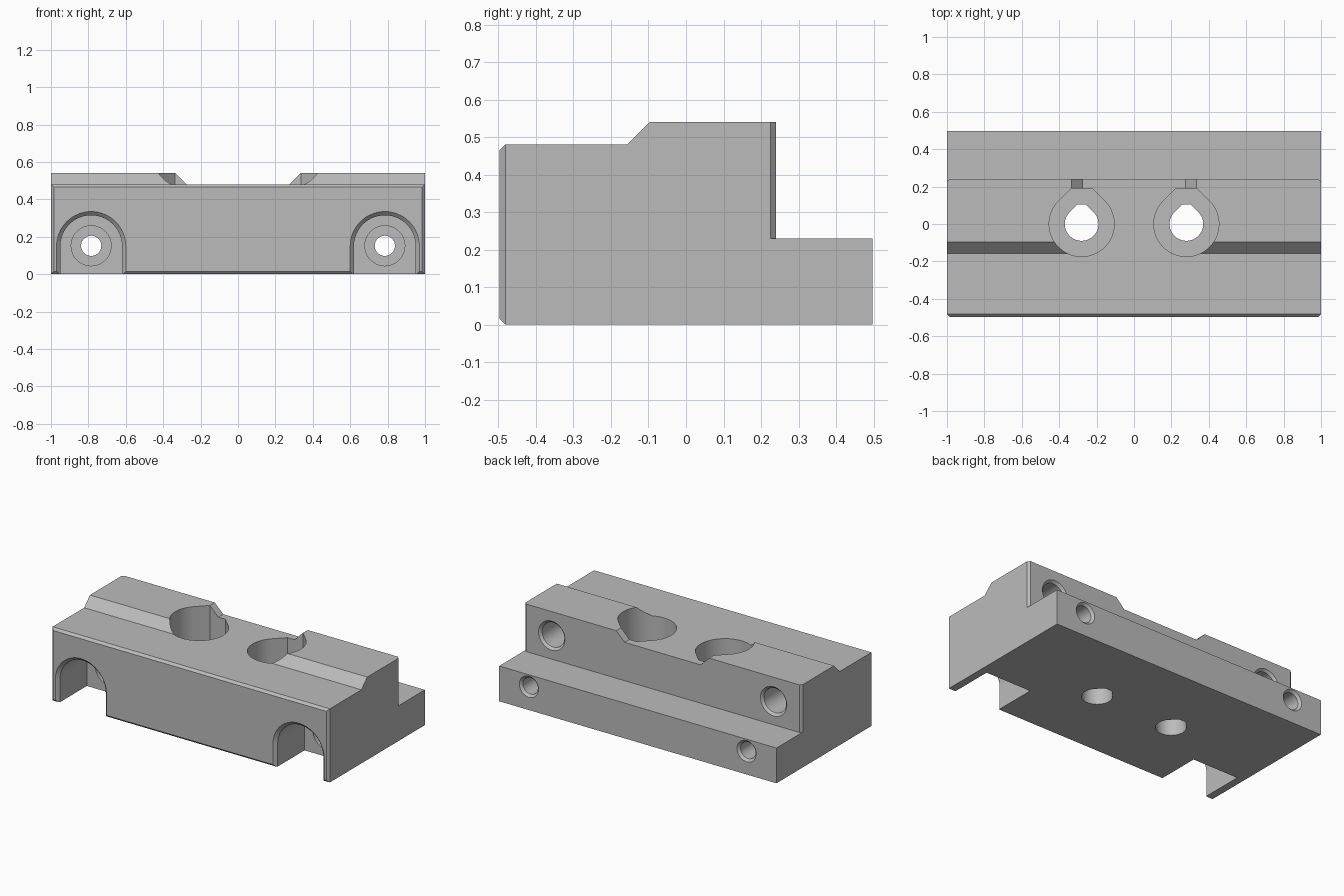
import bpy
import bmesh
from math import cos, sin, pi, radians

cube = bpy.data.objects.get("Cube")
if cube:
    bpy.data.objects.remove(cube, do_unlink=True)

LEN, DEP, CH = 1.0, 0.4965, 0.015   # half length, half depth, chamfer
LEDGE, TOP, STEP, BACK = 0.48, 0.54, 0.23, 0.24

grey = bpy.data.materials.new("plain grey")
grey.use_nodes = True
color = (0.5, 0.5, 0.5, 1)
grey.diffuse_color = color
grey.node_tree.nodes["Principled BSDF"].inputs["Base Color"].default_value = color


def loft(name, rings):
    """Closed solid through rings that have equal point counts."""
    bm = bmesh.new()
    rows = [[bm.verts.new(p) for p in ring] for ring in rings]
    n = len(rows[0])
    for a, b in zip(rows, rows[1:]):
        for i in range(n):
            j = (i + 1) % n
            bm.faces.new((a[i], a[j], b[j], b[i]))
    bm.faces.new(rows[0])
    bm.faces.new(rows[-1])
    bmesh.ops.recalc_face_normals(bm, faces=bm.faces)
    mesh = bpy.data.meshes.new(name)
    bm.to_mesh(mesh)
    bm.free()
    mesh.materials.append(grey)
    obj = bpy.data.objects.new(name, mesh)
    bpy.context.collection.objects.link(obj)
    return obj


def round_cut(name, x, z, steps, n=48):
    """Round cutter along y from (y, radius) steps."""
    return loft(name, [[(x + r * cos(2 * pi * i / n), y, z + r * sin(2 * pi * i / n))
                        for i in range(n)] for y, r in steps])


def arch_cut(name, x, z, steps, n=32):
    """Arched doorway cutter along y, open at the bottom."""
    return loft(name, [[(x + r * cos(pi * i / n), y, z + r * sin(pi * i / n))
                        for i in range(n + 1)] + [(x - r, y, -0.1), (x + r, y, -0.1)]
                       for y, r in steps])


def teardrop_cut(name, x, r, flat, z0, z1, n=40):
    """Upright cutter: a circle with two 45 degree tangents and a flat at the back."""
    w = r * 2 ** 0.5 - flat
    ring = [(x + r * cos(a), r * sin(a))
            for a in (radians(135 + 270 * i / n) for i in range(n + 1))]
    ring += [(x + w, flat), (x - w, flat)]
    return loft(name, [[(px, py, z) for px, py in ring] for z in (z0, z1)])


# Stepped body with a chamfered front face
profile = [(-DEP, 0), (-DEP, LEDGE), (-0.157, LEDGE), (-0.097, TOP),
           (BACK, TOP), (BACK, STEP), (DEP, STEP), (DEP, 0)]
body = loft("clamp_block", [[(x, y, z) for y, z in profile] for x in (-LEN, LEN)])
bm = bmesh.new()
bm.from_mesh(body.data)
front = [e for e in bm.edges if all(v.co.y < -DEP + 0.001 for v in e.verts)]
bmesh.ops.bevel(bm, geom=front, offset=CH, segments=1, affect='EDGES')
bm.to_mesh(body.data)
bm.free()

# Lowered centre between the two raised ridges
lower, upper = 0.275, 0.375
cutters = [loft("centre_gap_cutter", [[(-lower, y, LEDGE), (lower, y, LEDGE),
                                       (upper, y, LEDGE + 0.1), (-upper, y, LEDGE + 0.1)]
                                      for y in (-0.3, 0.4)])]

for s in (-1, 1):
    # Chamfered upright back corners of the ridge
    corner = [(s * (LEN - CH), BACK), (s * LEN, BACK - CH),
              (s * (LEN + CH), BACK - 2 * CH), (s * (LEN + CH), BACK + CH),
              (s * (LEN - 2 * CH), BACK + CH)]
    cutters.append(loft("corner_cutter", [[(x, y, z) for x, y in corner]
                                          for z in (STEP, 0.6)]))
    # Upright screw holes with teardrop heads
    cutters.append(teardrop_cut("screw_head_cutter", s * 0.28, 0.174, 0.19, 0.2, 0.7))
    cutters.append(teardrop_cut("screw_shaft_cutter", s * 0.28, 0.09, 0.103, -0.1, 0.3))
    # Arched front pockets with flared mouths
    cutters.append(arch_cut("arch_cutter", s * 0.785, 0.15,
                            [(-DEP - 0.02, 0.205), (-DEP + 0.02, 0.165), (-0.2, 0.165)]))
    # Counterbored bolt holes running through to the back
    cutters.append(round_cut("bolt_cutter", s * 0.785, 0.152,
                             [(-0.25, 0.107), (-0.12, 0.107), (-0.12, 0.054),
                              (DEP - CH, 0.054), (DEP + CH, 0.084)]))
    # Blind holes in the back of the ridge
    cutters.append(round_cut("rod_hole_cutter", s * 0.8, 0.383,
                             [(-0.05, 0.08), (BACK - CH, 0.08), (BACK + CH, 0.11)]))

# Cut everything out of the body
bpy.context.view_layer.objects.active = body
for cutter in cutters:
    cutter.hide_render = True
    mod = body.modifiers.new(cutter.name, 'BOOLEAN')
    mod.operation = 'DIFFERENCE'
    mod.solver = 'EXACT'
    mod.object = cutter
    bpy.ops.object.modifier_apply(modifier=mod.name)
for cutter in cutters:
    bpy.data.objects.remove(cutter, do_unlink=True)

bpy.ops.object.select_all(action='DESELECT')
body.select_set(True)
bpy.ops.object.shade_smooth_by_angle(angle=radians(25))
